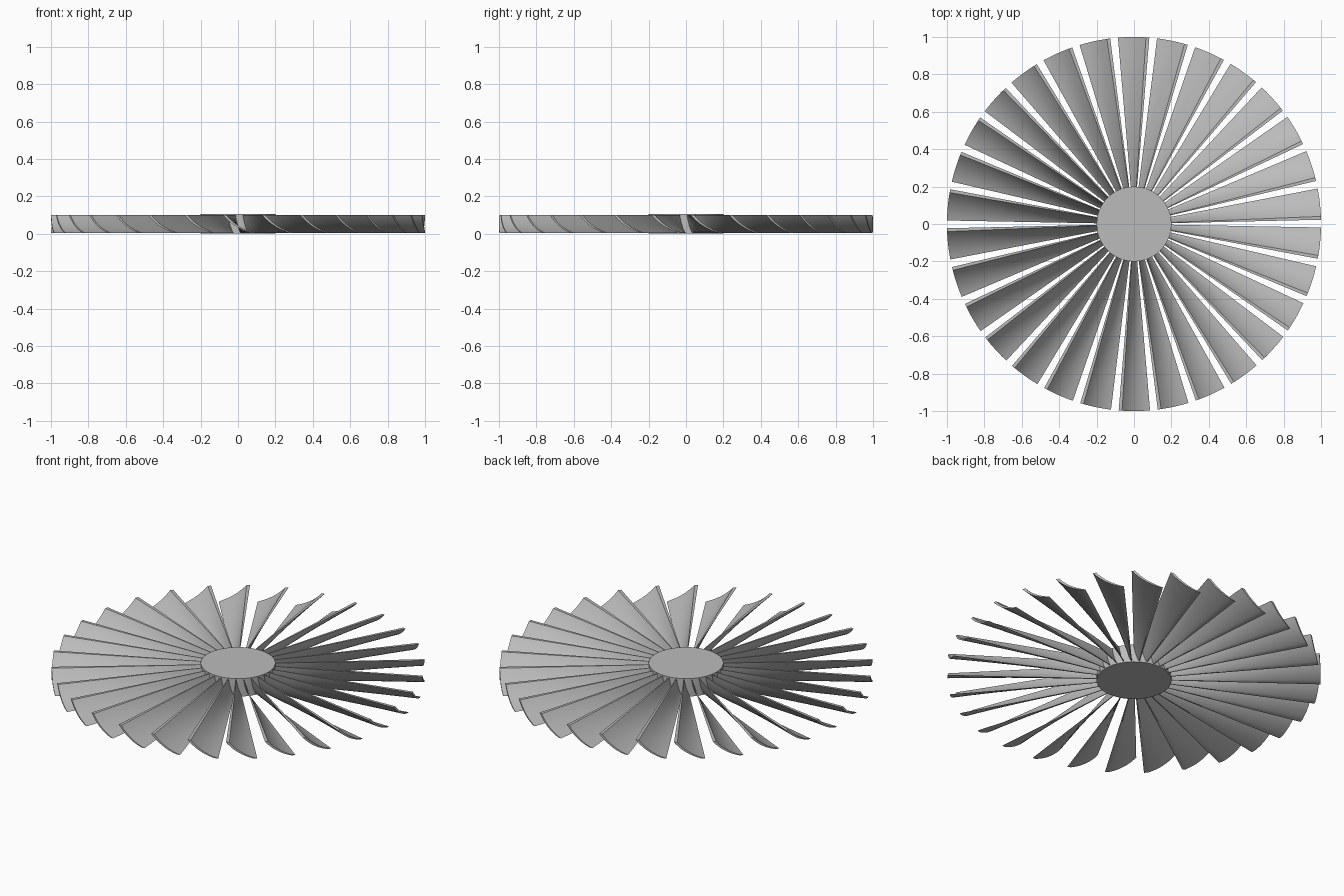
import bpy, bmesh
from math import sin, cos, radians, tau

BLADES = 30
HUB_R, HUB_H = 0.2, 0.106
Z_LOW, Z_HIGH = 0.005, 0.101
STEPS, RINGS = 10, 6

cube = bpy.data.objects.get("Cube")
if cube:
    bpy.data.objects.remove(cube, do_unlink=True)

grey = bpy.data.materials.new("plain grey")
grey.use_nodes = True
colour = (0.5, 0.5, 0.5, 1)
grey.diffuse_color = colour
grey.node_tree.nodes["Principled BSDF"].inputs["Base Color"].default_value = colour


def smooth(obj):
    bpy.ops.object.select_all(action="DESELECT")
    obj.select_set(True)
    bpy.context.view_layer.objects.active = obj
    bpy.ops.object.shade_smooth_by_angle(angle=radians(30))


# Central hub disc
bpy.ops.mesh.primitive_cylinder_add(vertices=96, radius=HUB_R, depth=HUB_H,
                                    location=(0, 0, HUB_H / 2))
hub = bpy.context.object
hub.name = "hub"
hub.data.materials.append(grey)
smooth(hub)


# Blade section: a curve that is shallow at the foot and steep at the top,
# given as (angle around the hub, height)
def section_curve(start, end):
    a0, a1 = radians(16), radians(50)
    pts = []
    for i in range(STEPS + 1):
        a = a0 + (a1 - a0) * i / STEPS
        u = (sin(a) - sin(a0)) / (sin(a1) - sin(a0))
        v = (cos(a0) - cos(a)) / (cos(a0) - cos(a1))
        pts.append((start + (end - start) * u, Z_LOW + (Z_HIGH - Z_LOW) * v))
    return pts


upper = section_curve(-0.086, 0.064)
lower = section_curve(-0.068, 0.082)
section = upper + lower[::-1]
n = len(section)

# Sweep the section outwards so the blade widens but keeps its height
bm = bmesh.new()
rings = []
for k in range(RINGS + 1):
    r = HUB_R * 0.96 + (1 - HUB_R * 0.96) * k / RINGS
    rings.append([bm.verts.new((r * sin(u), r * cos(u), z)) for u, z in section])
for a, b in zip(rings, rings[1:]):
    for i in range(n):
        j = (i + 1) % n
        bm.faces.new((a[i], a[j], b[j], b[i]))
for ring in (rings[0], rings[-1]):
    for i in range(STEPS):
        bm.faces.new((ring[i], ring[i + 1], ring[n - 2 - i], ring[n - 1 - i]))
bmesh.ops.recalc_face_normals(bm, faces=bm.faces)
mesh = bpy.data.meshes.new("blade")
bm.to_mesh(mesh)
bm.free()
mesh.materials.append(grey)

# Ring of identical blades
for k in range(BLADES):
    blade = bpy.data.objects.new(f"blade_{k + 1}", mesh)
    bpy.context.collection.objects.link(blade)
    blade.rotation_euler.z = tau * k / BLADES
    if k == 0:
        smooth(blade)
